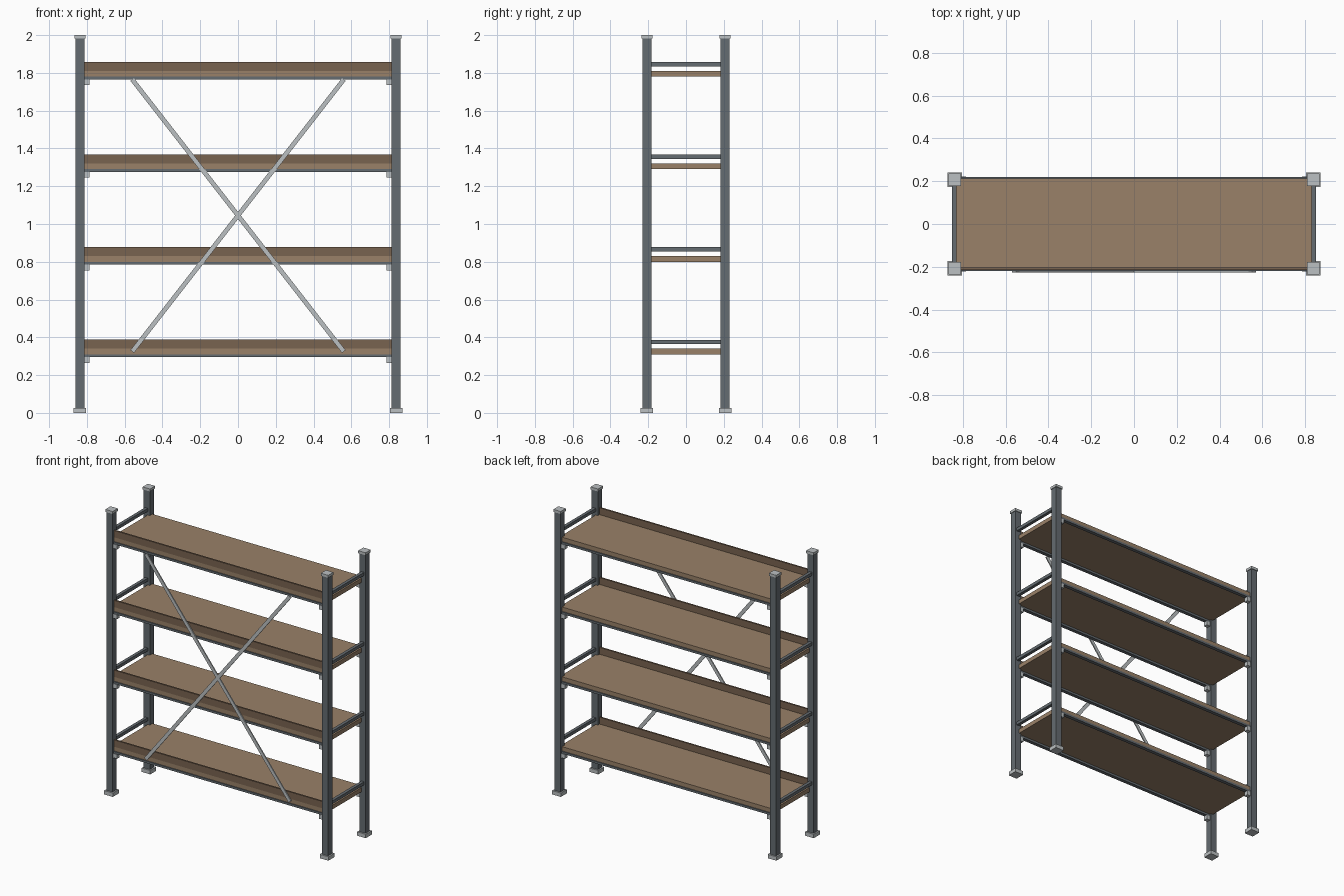
import bpy, math

if "Cube" in bpy.data.objects:
    bpy.data.objects.remove(bpy.data.objects["Cube"])

def material(name, rgb):
    m = bpy.data.materials.new(name)
    m.diffuse_color = (*rgb, 1)
    m.use_nodes = True
    m.node_tree.nodes["Principled BSDF"].inputs["Base Color"].default_value = m.diffuse_color
    return m

STEEL = material("dark_steel", (0.13, 0.15, 0.165))
ZINC = material("zinc", (0.50, 0.53, 0.54))
BOARD = material("board", (0.32, 0.22, 0.14))
LIP = material("lip_board", (0.19, 0.125, 0.08))

def box(name, centre, size, mat, tilt=0.0):
    bpy.ops.mesh.primitive_cube_add(size=1, location=centre)
    o = bpy.context.object
    o.name = name
    o.scale = size
    bpy.ops.object.transform_apply(location=False, rotation=False, scale=True)
    o.rotation_euler = (0, tilt, 0)
    o.data.materials.append(mat)
    return o

PX, PY = 0.837, 0.207          # post centres
POST = 0.047
LEVELS = [0.325 + 0.49 * i for i in range(4)]

# Posts with feet and caps
for sx in (-1, 1):
    for sy in (-1, 1):
        x, y = sx * PX, sy * PY
        box("post", (x, y, 1.0), (POST, POST, 1.97), STEEL)
        box("foot", (x, y, 0.0135), (0.067, 0.067, 0.027), ZINC)
        box("cap", (x, y, 1.991), (0.057, 0.057, 0.018), ZINC)

for z in LEVELS:
    # Shelf board and raised front lip
    box("shelf_board", (0, 0, z), (1.66, 0.426, 0.03), BOARD)
    box("front_lip", (0, -0.208, z + 0.039), (1.628, 0.012, 0.048), LIP)
    # Long beams under the board
    for sy in (-1, 1):
        box("shelf_beam", (0, sy * PY, z - 0.0225), (1.64, 0.025, 0.015), STEEL)
        # Support brackets at the posts
        for sx in (-1, 1):
            box("bracket", (sx * 0.800, sy * PY, z - 0.045), (0.03, 0.03, 0.03), ZINC)
    # Side rails
    for sx in (-1, 1):
        box("side_rail", (sx * 0.84, 0, z + 0.051), (0.022, 2 * PY, 0.022), STEEL)

# Crossed braces on the front
dx, dz = 1.12, 1.44
for s in (-1, 1):
    box("cross_brace", (0, -0.2225, 1.045), (0.024, 0.008, math.hypot(dx, dz)),
        ZINC, s * math.atan2(dx, dz))
